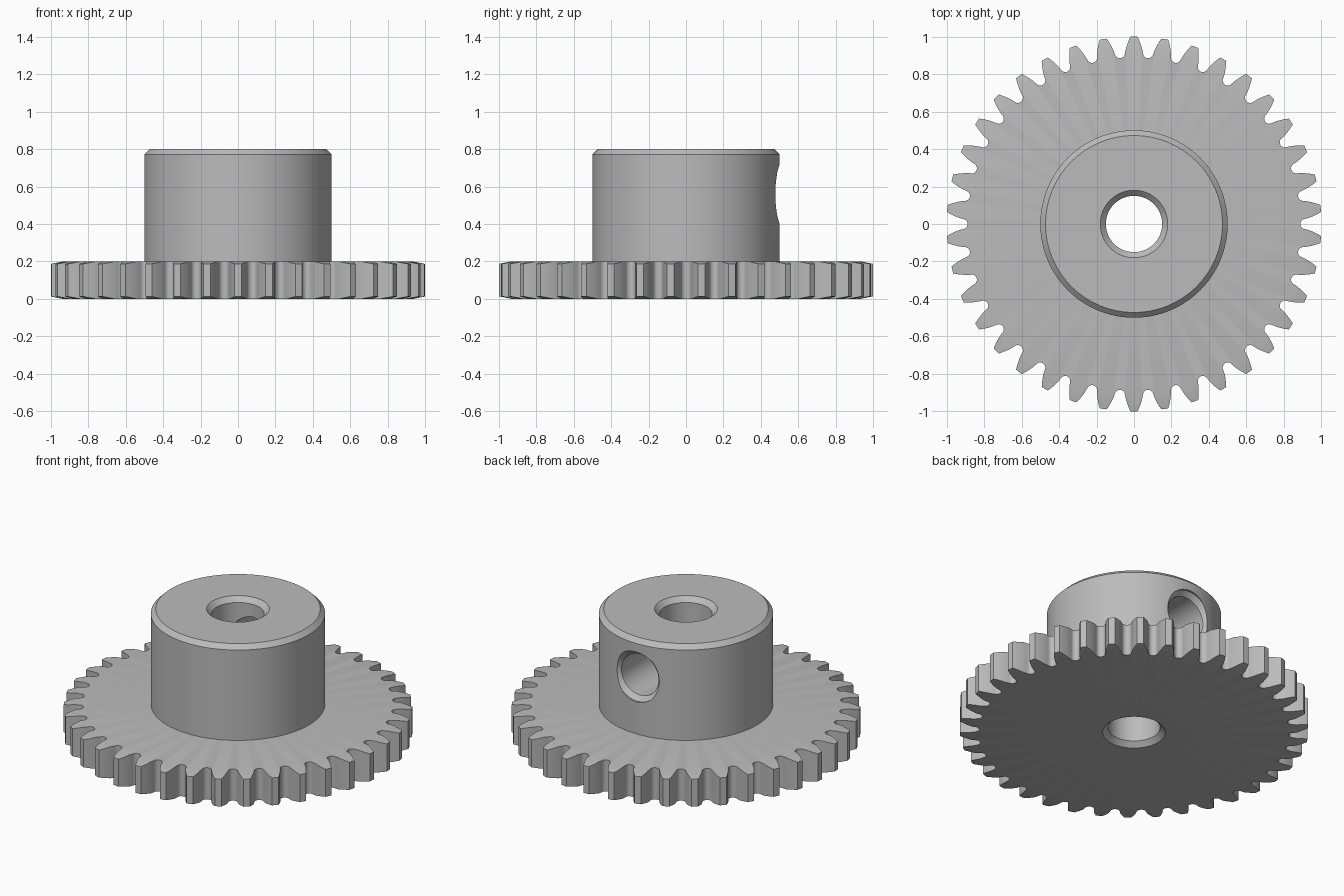
import bpy
import bmesh
from math import pi, sin, cos, tan, acos, sqrt, radians
from mathutils import Matrix

TEETH = 38
PITCH_R = 0.95
TIP_R = 1.0
ROOT_R = 0.8875
GEAR_H = 0.2
TOP = 0.8
BORE_R = 0.15
BORE_RIM = 0.18

cube = bpy.data.objects.get("Cube")
if cube:
    bpy.data.objects.remove(cube, do_unlink=True)

steel = bpy.data.materials.new("grey steel")
steel.use_nodes = True
GREY = (0.5, 0.5, 0.5, 1)
steel.diffuse_color = GREY
steel.node_tree.nodes["Principled BSDF"].inputs["Base Color"].default_value = GREY


def make_object(name, bm):
    bmesh.ops.remove_doubles(bm, verts=bm.verts, dist=1e-5)
    bmesh.ops.recalc_face_normals(bm, faces=bm.faces)
    mesh = bpy.data.meshes.new(name)
    bm.to_mesh(mesh)
    bm.free()
    mesh.materials.append(steel)
    obj = bpy.data.objects.new(name, mesh)
    bpy.context.collection.objects.link(obj)
    return obj


def lathe(name, profile, steps, matrix=Matrix()):
    """Revolve a closed (radius, z) profile about the z axis."""
    bm = bmesh.new()
    verts = [bm.verts.new((r, 0, z)) for r, z in profile]
    edges = [bm.edges.new((a, b)) for a, b in zip(verts, verts[1:] + verts[:1])]
    bmesh.ops.spin(bm, geom=verts + edges, cent=(0, 0, 0), axis=(0, 0, 1),
                   angle=2 * pi, steps=steps, use_merge=True)
    bmesh.ops.transform(bm, matrix=matrix, verts=bm.verts)
    return make_object(name, bm)


def cut(obj, tool, operation):
    mod = obj.modifiers.new("cut", 'BOOLEAN')
    mod.operation = operation
    mod.solver = 'EXACT'
    mod.object = tool
    tool.hide_render = True
    bpy.context.view_layer.objects.active = obj
    bpy.ops.object.modifier_apply(modifier=mod.name)
    bpy.data.objects.remove(tool, do_unlink=True)


def smooth(obj):
    bpy.ops.object.select_all(action='DESELECT')
    obj.select_set(True)
    bpy.context.view_layer.objects.active = obj
    bpy.ops.object.shade_smooth_by_angle(angle=radians(25))


def tooth_outline():
    """One tooth as (radius, angle): involute flanks and a rounded root."""
    pressure = radians(20)
    base_r = PITCH_R * cos(pressure)

    def half_angle(r):
        a = acos(base_r / r)
        return pi / (2 * TEETH) + tan(pressure) - pressure - (tan(a) - a)

    foot_r = 0.914
    n = 6
    radii = [foot_r + (TIP_R + 0.005 - foot_r) * i / n for i in range(n + 1)]
    flank = [(r, half_angle(r)) for r in radii]
    points = [(r, -a) for r, a in flank] + [(r, a) for r, a in reversed(flank)]
    # rounded valley up to the next tooth
    gap = pi / TEETH
    width = gap - half_angle(foot_r)
    for i in range(1, 8):
        t = pi * i / 8
        points.append((foot_r - (foot_r - ROOT_R) * sin(t), gap - width * cos(t)))
    return points


# Gear: toothed prism trimmed by a bored disc with bevelled rims
bm = bmesh.new()
ring = []
for k in range(TEETH):
    start = pi / 2 + k * 2 * pi / TEETH
    ring += [bm.verts.new((r * cos(start + a), r * sin(start + a), -0.05))
             for r, a in tooth_outline()]
face = bm.faces.new(ring)
extruded = bmesh.ops.extrude_face_region(bm, geom=[face])["geom"]
bmesh.ops.translate(bm, vec=(0, 0, GEAR_H + 0.1),
                    verts=[v for v in extruded if isinstance(v, bmesh.types.BMVert)])
gear = make_object("toothed_wheel", bm)
bevel = 0.013
lip = BORE_RIM - BORE_R
blank = lathe("wheel_blank", [
    (BORE_RIM, 0), (0.935, 0), (TIP_R, bevel), (TIP_R, GEAR_H - bevel),
    (0.935, GEAR_H), (BORE_R, GEAR_H), (BORE_R, lip)], TEETH * 4)
cut(gear, blank, 'INTERSECT')
smooth(gear)

# Hub: bevelled sleeve with a countersunk bore
hub = lathe("hub", [
    (BORE_R, GEAR_H), (0.5, GEAR_H), (0.5, TOP - 0.028), (0.472, TOP),
    (BORE_RIM, TOP), (BORE_R, TOP - lip)], 128)

# Set screw hole through the back wall of the hub
to_back = Matrix.Translation((0, 0, 0.56)) @ Matrix.Rotation(-pi / 2, 4, 'X')
screw_hole = lathe("screw_hole_cutter", [
    (0, 0), (0.13, 0), (0.13, 0.46), (0.158, 0.488), (0.158, 0.6), (0, 0.6)],
    64, to_back)
cut(hub, screw_hole, 'DIFFERENCE')
smooth(hub)
